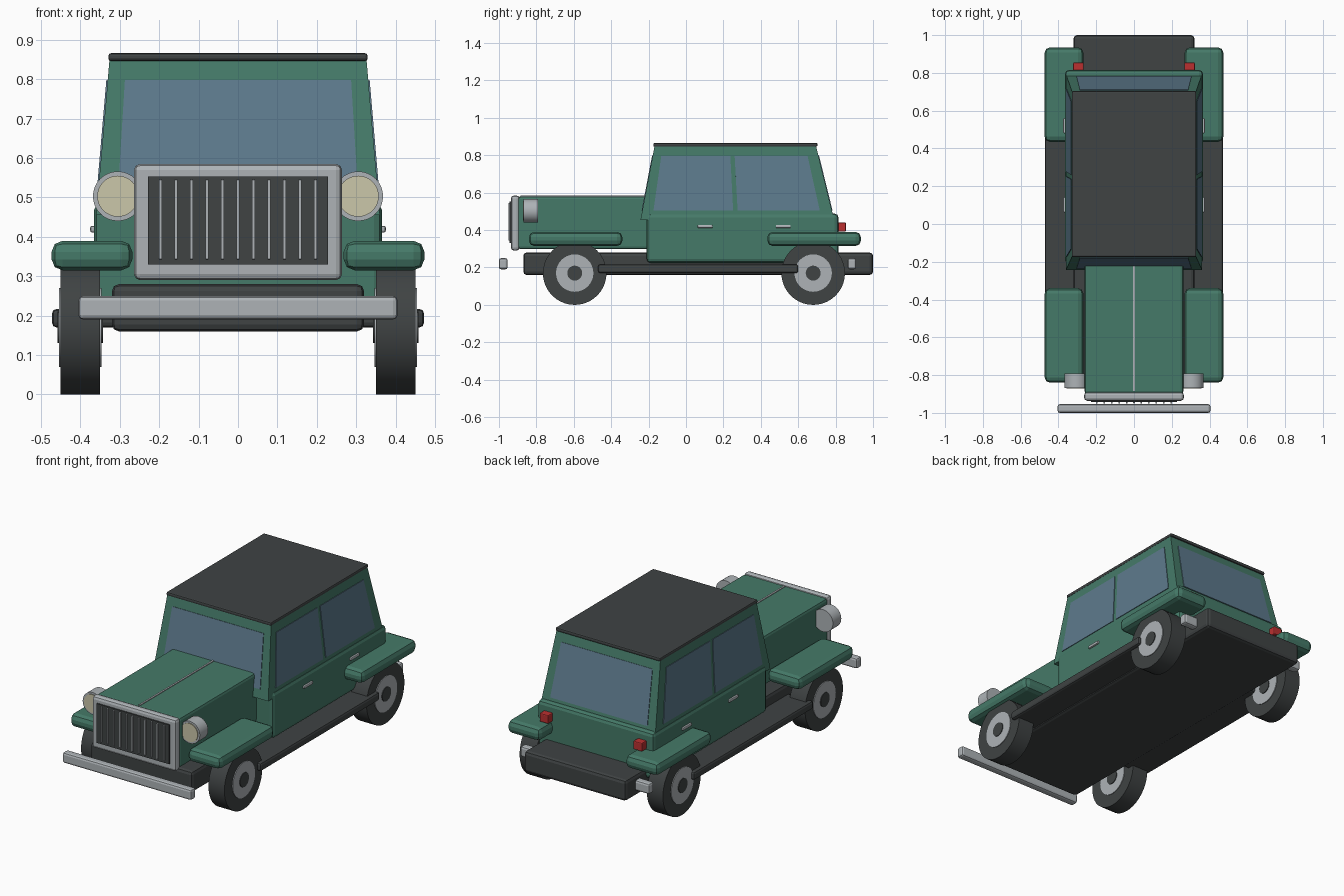
import bpy, bmesh, math
from mathutils import Matrix

cube = bpy.data.objects.get("Cube")
if cube:
    bpy.data.objects.remove(cube, do_unlink=True)


def material(name, r, g, b):
    m = bpy.data.materials.new(name)
    m.use_nodes = True
    m.diffuse_color = (r, g, b, 1)
    m.node_tree.nodes["Principled BSDF"].inputs["Base Color"].default_value = (r, g, b, 1)
    return m


GREEN = material("green paint", 0.06, 0.195, 0.14)
BLACK = material("charcoal", 0.05, 0.056, 0.057)
CHROME = material("chrome grey", 0.42, 0.45, 0.47)
GLASS = material("blue glass", 0.11, 0.195, 0.265)
CREAM = material("cream lens", 0.60, 0.57, 0.40)
RED = material("tail red", 0.50, 0.03, 0.03)


def finish(bm, name, mat, smooth=False):
    bmesh.ops.recalc_face_normals(bm, faces=bm.faces)
    mesh = bpy.data.meshes.new(name)
    bm.to_mesh(mesh)
    bm.free()
    mesh.materials.append(mat)
    ob = bpy.data.objects.new(name, mesh)
    bpy.context.collection.objects.link(ob)
    if smooth:
        bpy.ops.object.select_all(action="DESELECT")
        ob.select_set(True)
        bpy.context.view_layer.objects.active = ob
        bpy.ops.object.shade_smooth_by_angle(angle=math.radians(35))
    return ob


def box(name, mat, xs, ys, zs, bevel=0.0, segments=2):
    """Box between the given limits, with optional rounded edges."""
    bm = bmesh.new()
    bmesh.ops.create_cube(bm, size=1)
    for v in bm.verts:
        v.co = [lo + (c + 0.5) * (hi - lo) for c, (lo, hi) in zip(v.co, (xs, ys, zs))]
    if bevel:
        bmesh.ops.bevel(bm, geom=bm.edges[:], offset=bevel, segments=segments,
                        profile=0.5, affect="EDGES")
    return finish(bm, name, mat)


def cylinder(name, mat, center, radius, depth, axis, sides=32):
    bm = bmesh.new()
    turn = Matrix.Rotation(math.pi / 2, 4, "Y" if axis == "X" else "X")
    bmesh.ops.create_cone(bm, cap_ends=True, segments=sides, radius1=radius, radius2=radius,
                          depth=depth, matrix=Matrix.Translation(center) @ turn)
    return finish(bm, name, mat, smooth=True)


def pane(name, corners):
    """Thin glass plate lying on a wall."""
    bm = bmesh.new()
    bm.faces.new([bm.verts.new(c) for c in corners])
    ob = finish(bm, name, GLASS)
    mod = ob.modifiers.new("thickness", "SOLIDIFY")
    mod.thickness = 0.007
    mod.offset = 0


# Chassis and body shell
box("chassis", BLACK, (-0.32, 0.32), (-0.87, 1.0), (0.16, 0.28), 0.018)
box("lower_body", GREEN, (-0.365, 0.365), (-0.21, 0.815), (0.225, 0.488), 0.02)
box("hood", GREEN, (-0.262, 0.262), (-0.9, -0.19), (0.298, 0.58), 0.015)
box("hood_hinge", CHROME, (-0.005, 0.005), (-0.885, -0.22), (0.575, 0.584))

# Tapered cabin
Z0, Z1 = 0.455, 0.85


def at(z):
    """Half width, front y and rear y of the cabin at a height."""
    t = (z - Z0) / (Z1 - Z0)
    return 0.36 - 0.034 * t, -0.243 + 0.075 * t, 0.792 - 0.097 * t


bm = bmesh.new()
bmesh.ops.create_cube(bm, size=1)
for v in bm.verts:
    z = Z1 if v.co.z > 0 else Z0
    half, front, rear = at(z)
    v.co = (math.copysign(half, v.co.x), rear if v.co.y > 0 else front, z)
finish(bm, "cabin", GREEN)
box("roof", BLACK, (-0.329, 0.329), (-0.175, 0.703), (0.846, 0.866), 0.007)

# Windows
LOW, HIGH = 0.505, 0.797
for name, index in (("windshield", 1), ("rear_window", 2)):
    low_y, high_y = at(LOW)[index], at(HIGH)[index]
    pane(name, [(-0.305, low_y, LOW), (0.305, low_y, LOW),
                (0.287, high_y, HIGH), (-0.287, high_y, HIGH)])

for s, side in ((1, "left"), (-1, "right")):
    def mirrored(lo, hi):
        return tuple(sorted((s * lo, s * hi)))

    low_x, high_x = s * at(LOW)[0], s * at(HIGH)[0]
    for name, y0, y1, y2, y3 in (("front", -0.174, 0.252, 0.237, -0.132),
                                 ("rear", 0.276, 0.715, 0.65, 0.26)):
        pane(f"{side}_{name}_side_window", [(low_x, y0, LOW), (low_x, y1, LOW),
                                            (high_x, y2, HIGH), (high_x, y3, HIGH)])

    # Door handles
    for name, y in (("front", 0.102), ("rear", 0.52)):
        box(f"{side}_{name}_door_handle", CHROME, mirrored(0.36, 0.375),
            (y - 0.04, y + 0.04), (0.411, 0.428), 0.005)

    # Fenders, wheels and running board
    for name, fender_y, wheel_y in (("front", -0.59, -0.595), ("rear", 0.685, 0.68)):
        box(f"{side}_{name}_fender", GREEN, mirrored(0.268, 0.473),
            (fender_y - 0.25, fender_y + 0.25), (0.315, 0.39), 0.028)
        hub = (s * 0.4, wheel_y, 0.17)
        cylinder(f"{side}_{name}_tire", BLACK, hub, 0.17, 0.1, "X", 40)
        cylinder(f"{side}_{name}_wheel_disc", CHROME, hub, 0.1, 0.108, "X")
        cylinder(f"{side}_{name}_hub_cap", BLACK, hub, 0.04, 0.116, "X", 24)
    box(f"{side}_running_board", BLACK, mirrored(0.3, 0.472), (-0.47, 0.6),
        (0.17, 0.217), 0.012)

    # Lamps
    cylinder(f"{side}_headlight", CHROME, (s * 0.305, -0.83, 0.503), 0.063, 0.075, "Y")
    cylinder(f"{side}_headlight_lens", CREAM, (s * 0.305, -0.867, 0.503), 0.052, 0.01, "Y")
    box(f"{side}_tail_light", RED, mirrored(0.267, 0.322), (0.805, 0.855),
        (0.392, 0.44), 0.005)

# Grille
box("grille_surround", CHROME, (-0.264, 0.264), (-0.936, -0.89), (0.29, 0.585), 0.016)
box("grille_panel", BLACK, (-0.228, 0.228), (-0.943, -0.92), (0.33, 0.553))
for i in range(-5, 6):
    x = i * 0.0393
    box("grille_bar", CHROME, (x - 0.004, x + 0.004), (-0.95, -0.935), (0.343, 0.545), 0.002)

# Bumpers
for name, y in (("front_bumper", -0.977), ("rear_bumper", 0.887)):
    box(name, CHROME, (-0.405, 0.405), (y - 0.023, y + 0.023), (0.19, 0.25), 0.012)
